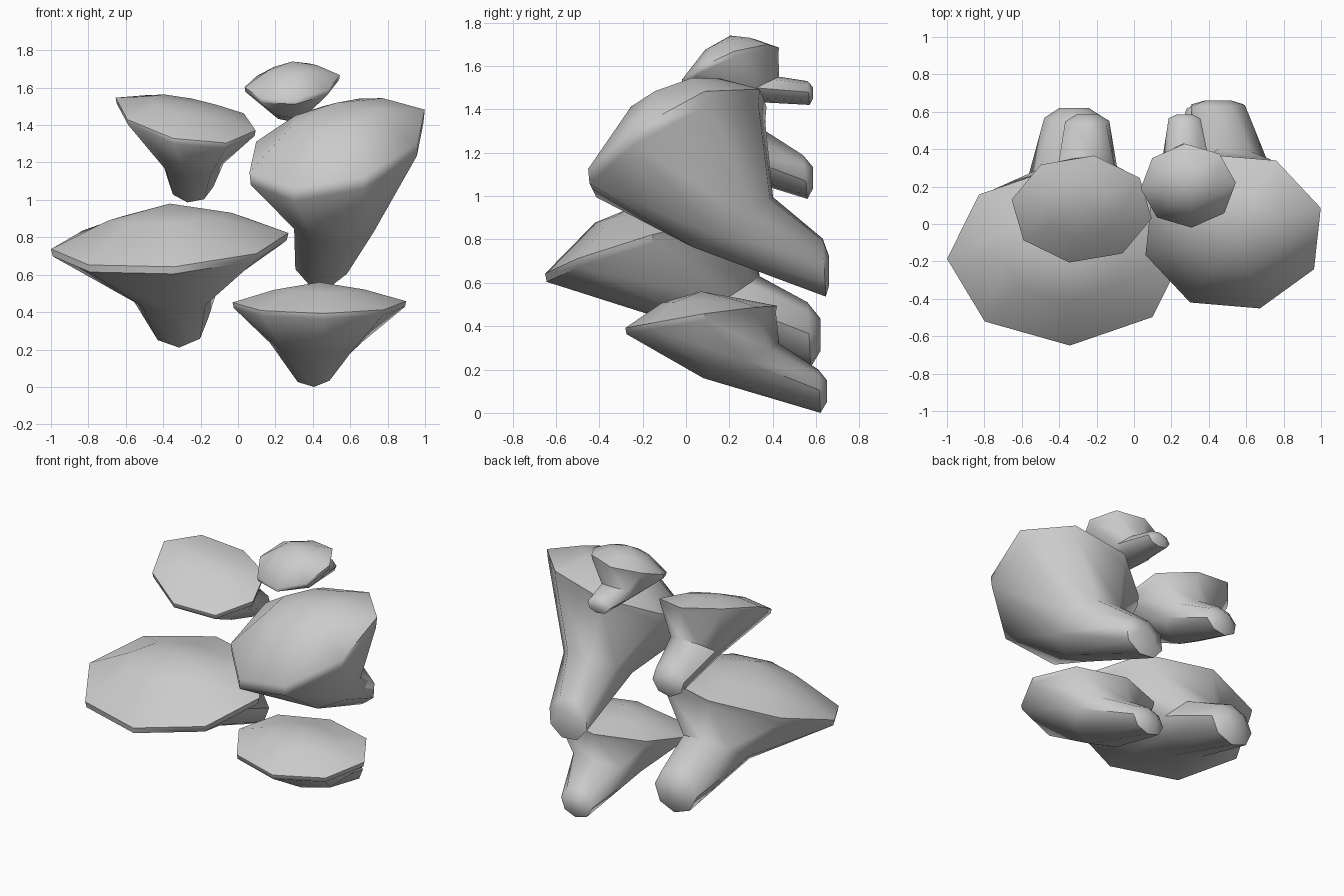
import bpy, bmesh, math

if "Cube" in bpy.data.objects:
    bpy.data.objects.remove(bpy.data.objects["Cube"])

SIDES = 8


def bracket_fungus(name, centre, radii, phase, tilt, dome, lip, neck, foot, tip):
    """Tilted eight-sided cap with a dome, tapering into a stalk at the back.
    tilt = x slope, y slope, back droop; dome = shoulder and crown height;
    neck / foot = centre x, half width, (y, z) of the top, (y, z) of the bottom."""
    cx, cy, cz = centre
    bm = bmesh.new()
    angles = [math.radians(phase) + i * math.tau / SIDES for i in range(SIDES)]

    def cap_ring(scale, lift, front_bias=0.0):
        ring = []
        for a in angles:
            dx = radii[0] * scale * math.cos(a)
            dy = radii[1] * scale * math.sin(a)
            z = cz + tilt[0] * dx + tilt[1] * dy - tilt[2] * max(dy, 0) ** 2
            z += lift * (1 - front_bias * math.sin(a))
            ring.append(bm.verts.new((cx + dx, cy + dy, z)))
        return ring

    def stalk_ring(x, half, top, bottom):
        ring = []
        for a in angles:
            k = (1 + math.sin(a)) / 2
            ring.append(bm.verts.new((x + half * math.cos(a),
                                      bottom[0] + (top[0] - bottom[0]) * k,
                                      bottom[1] + (top[1] - bottom[1]) * k)))
        return ring

    rings = [cap_ring(0.52, dome[0], 0.3), cap_ring(1, 0), cap_ring(0.985, -lip),
             stalk_ring(*neck), stalk_ring(*foot)]
    # Skin between rings, then close crown and stalk end
    for upper, lower in zip(rings, rings[1:]):
        for i in range(SIDES):
            j = (i + 1) % SIDES
            bm.faces.new((upper[i], lower[i], lower[j], upper[j]))
    crown = bm.verts.new((cx, cy, cz + dome[1]))
    # Small flat end inside the rounded stalk tip
    end = [bm.verts.new((foot[0] + (v.co.x - foot[0]) * 0.5, tip[0],
                         tip[1] + (v.co.z - tip[1]) * 0.5)) for v in rings[-1]]
    for i in range(SIDES):
        j = (i + 1) % SIDES
        bm.faces.new((crown, rings[0][i], rings[0][j]))
        bm.faces.new((rings[-1][i], end[i], end[j], rings[-1][j]))
    bm.faces.new(end)
    bmesh.ops.recalc_face_normals(bm, faces=bm.faces)
    mesh = bpy.data.meshes.new(name)
    bm.to_mesh(mesh)
    bm.free()
    ob = bpy.data.objects.new(name, mesh)
    bpy.context.collection.objects.link(ob)
    bpy.ops.object.select_all(action='DESELECT')
    ob.select_set(True)
    bpy.context.view_layer.objects.active = ob
    bpy.ops.object.shade_smooth_by_angle(angle=math.radians(50))


# Large lower-left cap
bracket_fungus("large_left_cap", (-.365, -.17, .78), (.635, .48), 2,
               (.06, .29, .1), (.13, .2), .04,
               (-.35, .24, (.34, .63), (0, .40)),
               (-.32, .16, (.56, .51), (.575, .21)), (.62, .36))
# Large right cap
bracket_fungus("large_right_cap", (.53, -.04, 1.32), (.49, .43), 17,
               (.22, .55, .6), (.15, .2), .07,
               (.52, .23, (.41, 1.0), (.02, .76)),
               (.45, .15, (.63, .81), (.645, .53)), (.66, .64))
# Medium upper-left cap
bracket_fungus("upper_left_cap", (-.28, .08, 1.46), (.38, .29), -10,
               (-.17, .5, 1.0), (.05, .06), .03,
               (-.245, .17, (.37, 1.30), (.12, 1.12)),
               (-.25, .12, (.54, 1.19), (.56, .985)), (.585, 1.08))
# Small top cap
bracket_fungus("small_top_cap", (.29, .205, 1.635), (.255, .225), 4,
               (.1, .45, 1.0), (.07, .105), .025,
               (.275, .13, (.43, 1.55), (.2, 1.44)),
               (.27, .085, (.56, 1.53), (.57, 1.42)), (.585, 1.475))
# Lower-right cap
bracket_fungus("lower_right_cap", (.435, .07, .455), (.465, .35), 3,
               (0, .18, .2), (.065, .105), .03,
               (.42, .25, (.43, .32), (.08, .16)),
               (.40, .12, (.61, .2), (.62, 0)), (.65, .1))
